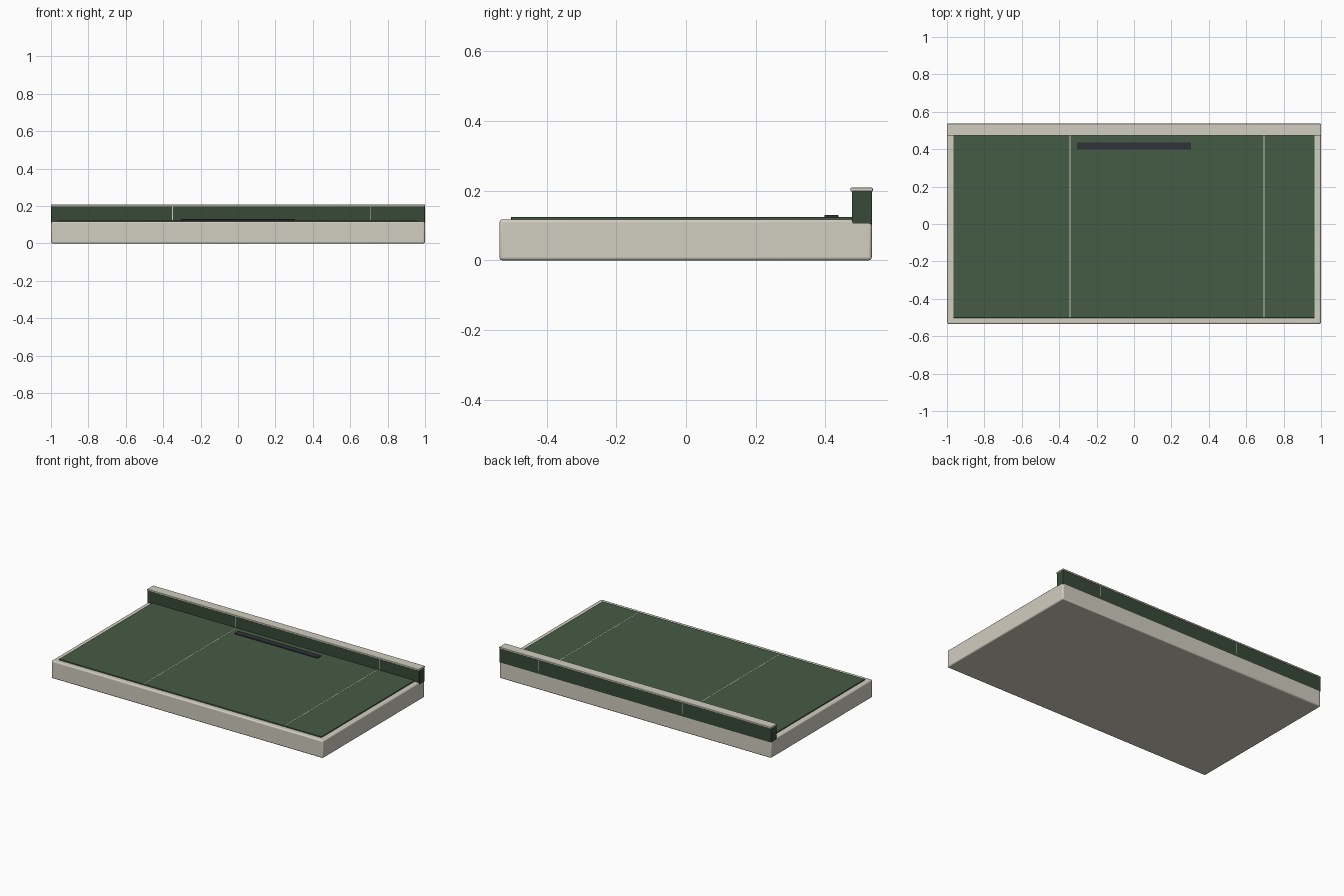
import bpy

if "Cube" in bpy.data.objects:
    bpy.data.objects.remove(bpy.data.objects["Cube"])


def material(name, rgb):
    m = bpy.data.materials.new(name)
    m.diffuse_color = (*rgb, 1)
    m.use_nodes = True
    m.node_tree.nodes["Principled BSDF"].inputs["Base Color"].default_value = m.diffuse_color
    return m


CREAM = material("warm stone", (0.64, 0.61, 0.53))
GREEN = material("roof green", (0.06, 0.105, 0.058))
DARK_GREEN = material("dark green", (0.04, 0.068, 0.04))
CHARCOAL = material("charcoal", (0.03, 0.032, 0.04))


def box(name, lo, hi, mat, bevel=0.0):
    """Axis-aligned box between two corners, optionally with rounded edges."""
    size = [b - a for a, b in zip(lo, hi)]
    bpy.ops.mesh.primitive_cube_add(size=1, location=[(a + b) / 2 for a, b in zip(lo, hi)])
    ob = bpy.context.object
    ob.name = name
    ob.scale = size
    bpy.ops.object.transform_apply(location=False, rotation=False, scale=True)
    ob.data.materials.append(mat)
    if bevel:
        mod = ob.modifiers.new("bevel", "BEVEL")
        mod.width = bevel
        mod.segments = 3
        bpy.ops.object.shade_smooth_by_angle()
    return ob


# Base slab
box("base_slab", (-0.999, -0.535, 0), (0.999, 0.533, 0.117), CREAM, 0.008)

# Raised green deck
box("deck_panel", (-0.965, -0.502, 0.108), (0.965, 0.49, 0.124), GREEN, 0.002)

# Dark slot strip near the back
box("slot_strip", (-0.305, 0.397, 0.118), (0.305, 0.437, 0.130), CHARCOAL, 0.002)

# Back wall and its cap
box("back_wall", (-0.9995, 0.476, 0.104), (0.9995, 0.5335, 0.2), DARK_GREEN, 0.003)
box("wall_cap", (-1, 0.472, 0.197), (1, 0.536, 0.208), CREAM, 0.003)

# Hairline seams on deck and wall
for i, (xd, xw) in enumerate(((-0.342, -0.35), (0.695, 0.71))):
    box(f"deck_seam_{i}", (xd - 0.002, -0.5, 0.120), (xd + 0.002, 0.476, 0.1245), CREAM)
    box(f"wall_seam_{i}", (xw - 0.002, 0.4755, 0.125), (xw + 0.002, 0.534, 0.198), CREAM)
